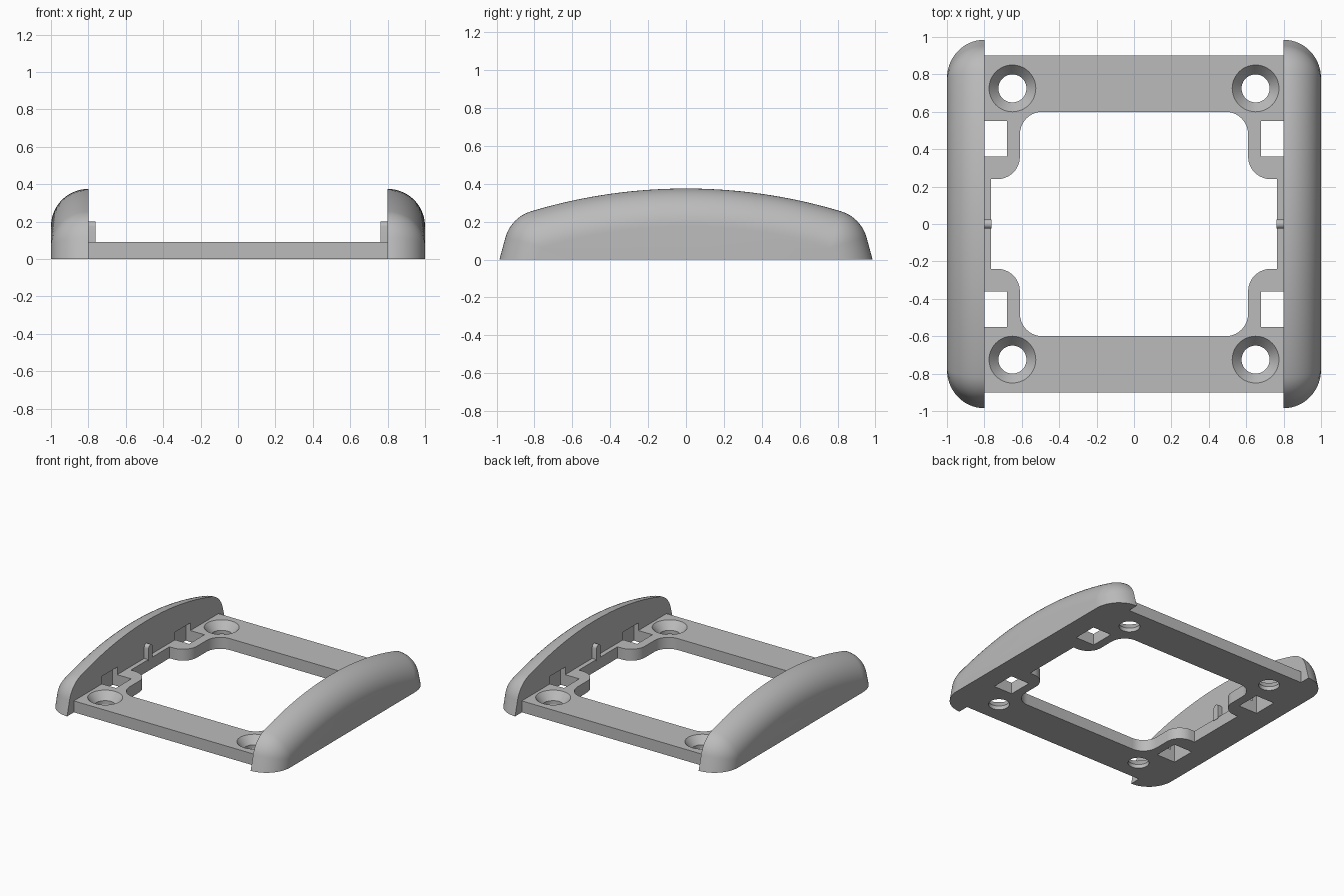
import bpy, bmesh
from math import sin, cos, pi, radians, atan2
from mathutils import Vector

cube = bpy.data.objects.get("Cube")
if cube:
    bpy.data.objects.remove(cube, do_unlink=True)

grey = bpy.data.materials.new("plain grey")
grey.use_nodes = True
colour = (0.5, 0.5, 0.5, 1)
grey.diffuse_color = colour
grey.node_tree.nodes["Principled BSDF"].inputs["Base Color"].default_value = colour


def finish(bm, name):
    bmesh.ops.remove_doubles(bm, verts=bm.verts, dist=1e-5)
    bmesh.ops.recalc_face_normals(bm, faces=bm.faces)
    mesh = bpy.data.meshes.new(name)
    bm.to_mesh(mesh)
    bm.free()
    obj = bpy.data.objects.new(name, mesh)
    bpy.context.collection.objects.link(obj)
    mesh.materials.append(grey)
    return obj


def loft(name, rings):
    """Closed solid through rings of equal length."""
    bm = bmesh.new()
    loops = [[bm.verts.new(p) for p in ring] for ring in rings]
    for a, b in zip(loops, loops[1:]):
        for i in range(len(a)):
            j = (i + 1) % len(a)
            bm.faces.new((a[i], a[j], b[j], b[i]))
    bm.faces.new(loops[0])
    bm.faces.new(loops[-1])
    return finish(bm, name)


def box(name, x0, x1, y0, y1, z0, z1):
    ring = [(x0, y0), (x1, y0), (x1, y1), (x0, y1)]
    return loft(name, [[(x, y, z) for x, y in ring] for z in (z0, z1)])


def cut(obj, cutter):
    mod = obj.modifiers.new("cut", 'BOOLEAN')
    mod.operation = 'DIFFERENCE'
    mod.solver = 'EXACT'
    mod.object = cutter
    cutter.hide_render = True
    cutters.add(cutter)


def rounded(corners, steps=10):
    """Outline with each square corner (x, y, radius) rounded off."""
    out = []
    for i, (x, y, r) in enumerate(corners):
        p = Vector((x, y))
        u = (Vector(corners[i - 1][:2]) - p).normalized()
        v = (Vector(corners[(i + 1) % len(corners)][:2]) - p).normalized()
        if r == 0:
            out.append(p)
            continue
        for k in range(steps + 1):
            t = pi / 2 * k / steps
            out.append(p + r * (u + v - v * cos(t) - u * sin(t)))
    return out


def rail_profile(inset):
    """Arched side outline: sloped end, round shoulder, shallow crown."""
    lean, radius = radians(15), 0.2
    centre, crown_z, crown_r = (0.7605, 0.063), -2.465, 2.84
    join = atan2(centre[1] - crown_z, centre[0])
    half = [(0.985 - inset / cos(lean), 0)]
    for k in range(13):
        t = lean + (join - lean) * k / 12
        r = radius - inset
        half.append((centre[0] + r * cos(t), centre[1] + r * sin(t)))
    for k in range(1, 13):
        t = join + (pi / 2 - join) * k / 12
        r = crown_r - inset
        half.append((r * cos(t), crown_z + r * sin(t)))
    return half + [(-y, z) for y, z in reversed(half[:-1])]


cutters = set()
THICK = 0.09

# Flat base plate
plate = box("base_plate", -0.8, 0.8, -0.9, 0.9, 0, THICK)

# Central opening with rounded tabs and side slots
quarter = [(0.61, 0.6, 0.12), (0.61, 0.24, 0.12), (0.765, 0.24, 0)]
right = quarter + [(x, -y, r) for x, y, r in reversed(quarter)]
outline = rounded(right + [(-x, -y, r) for x, y, r in right])
cut(plate, loft("opening_cutter", [[(p.x, p.y, z) for p in outline] for z in (-0.1, 0.2)]))

# Countersunk screw holes
hole_shape = [(0.075, -0.05), (0.075, 0.03), (0.125, THICK), (0.125, 0.15)]
for sx in (-1, 1):
    for sy in (-1, 1):
        rings = [[(sx * 0.65 + r * cos(2 * pi * k / 48), sy * 0.725 + r * sin(2 * pi * k / 48), z)
                  for k in range(48)] for r, z in hole_shape]
        cut(plate, loft("screw_hole_cutter", rings))

for s, side in ((1, "left"), (-1, "right")):
    # Side rail, rounded over toward the outside
    rings = []
    for k in range(15):
        a = pi / 2 * k / 14
        inset = 0.1995 * (1 - cos(a))
        rings.append([(s * (0.8 + 0.2 * sin(a)), y, z) for y, z in rail_profile(inset)])
    rail = loft(side + "_rail", rings)

    # Clip pockets through the plate and into the rail
    for sy in (-1, 1):
        pocket = box("pocket_cutter", s * 0.678, s * 0.84, sy * 0.36, sy * 0.55, -0.05, 0.15)
        cut(plate, pocket)
        cut(rail, pocket)

    # Small round-topped rib in the middle of the rail
    rib = [(-0.025, 0.08), (0.025, 0.08)]
    rib += [(0.025 * cos(pi * k / 10), 0.175 + 0.025 * sin(pi * k / 10)) for k in range(11)]
    loft(side + "_rib", [[(s * x, y, z) for y, z in rib] for x in (0.762, 0.8)])

# Apply the cuts, remove the cutters, smooth the curved faces
bpy.context.view_layer.update()
graph = bpy.context.evaluated_depsgraph_get()
parts = [o for o in bpy.context.collection.objects if o.type == 'MESH' and o not in cutters
         and o.data.materials and o.data.materials[0] == grey]
baked = [(o, bpy.data.meshes.new_from_object(o.evaluated_get(graph))) for o in parts]
for o, mesh in baked:
    o.modifiers.clear()
    o.data = mesh
for c in cutters:
    bpy.data.objects.remove(c, do_unlink=True)
bpy.ops.object.select_all(action='DESELECT')
for o in parts:
    o.select_set(True)
bpy.context.view_layer.objects.active = plate
bpy.ops.object.shade_smooth_by_angle(angle=radians(30))
